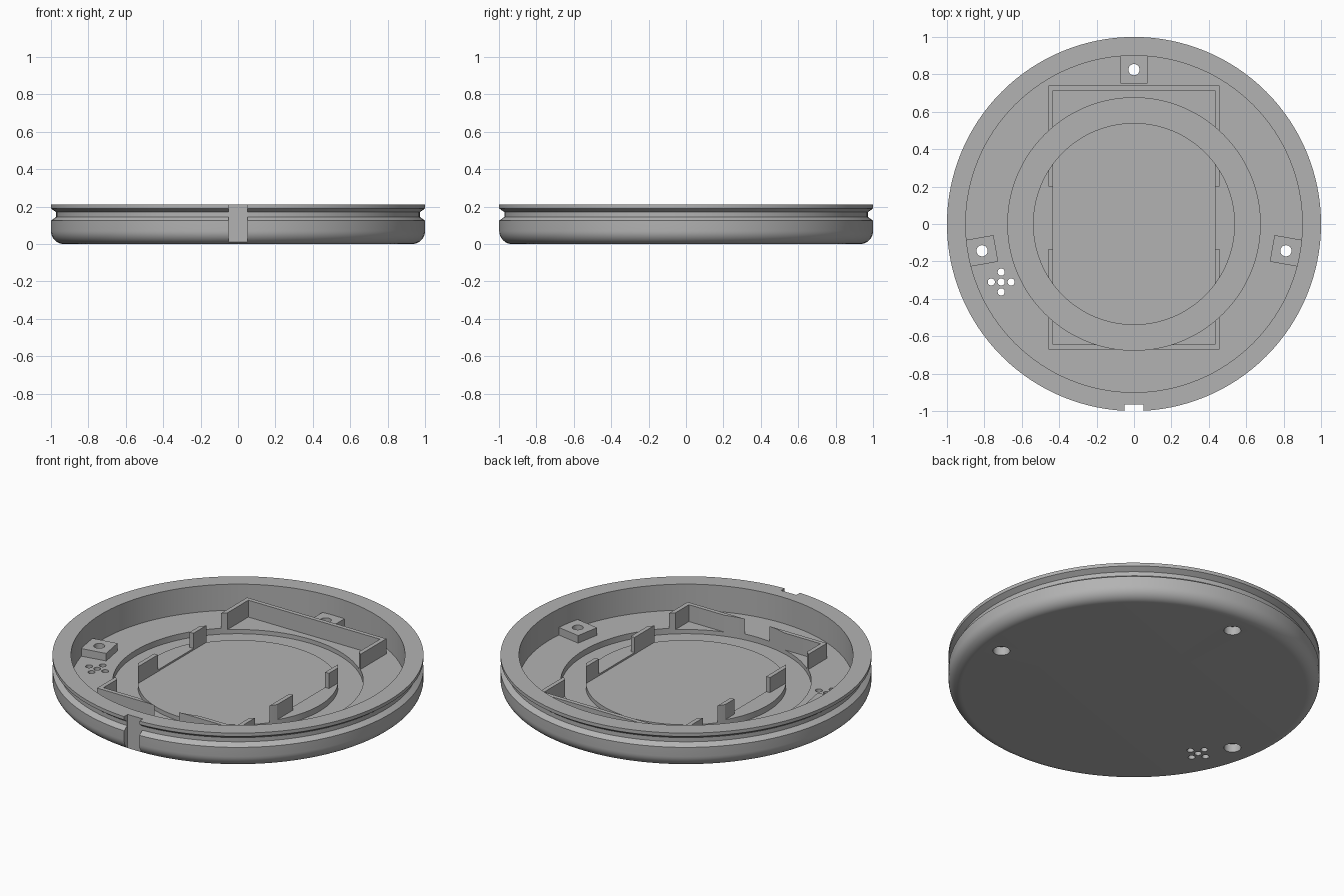
import bpy, bmesh
from math import pi, sin, cos, radians
from mathutils import Matrix, Vector

cube = bpy.data.objects.get("Cube")
if cube:
    bpy.data.objects.remove(cube, do_unlink=True)

SIDES = 128
FLOOR, RECESS, POCKET, TOP = 0.055, 0.02, 0.045, 0.21
RIM, WALL_TOP, BOSS_TOP = 0.9, 0.145, 0.1

grey = bpy.data.materials.new("light_grey")
grey.use_nodes = True
grey.diffuse_color = (0.45, 0.45, 0.45, 1)
grey.node_tree.nodes["Principled BSDF"].inputs["Base Color"].default_value = grey.diffuse_color


def make(name, bm):
    bmesh.ops.recalc_face_normals(bm, faces=bm.faces)
    mesh = bpy.data.meshes.new(name)
    bm.to_mesh(mesh)
    bm.free()
    mesh.materials.append(grey)
    obj = bpy.data.objects.new(name, mesh)
    bpy.context.collection.objects.link(obj)
    return obj


def lathe(name, profile):
    """Spin a radius/height profile around z."""
    bm = bmesh.new()
    verts = [bm.verts.new((r, 0, z)) for r, z in profile]
    edges = [bm.edges.new(pair) for pair in zip(verts, verts[1:])]
    if profile[0][0] > 0:
        edges.append(bm.edges.new((verts[-1], verts[0])))
    bmesh.ops.spin(bm, geom=verts + edges, cent=(0, 0, 0), axis=(0, 0, 1),
                   angle=2 * pi, steps=SIDES, use_merge=False)
    bmesh.ops.remove_doubles(bm, verts=bm.verts, dist=0.00001)
    return make(name, bm)


def box(name, low, high, turn=0):
    low, high = Vector(low), Vector(high)
    bm = bmesh.new()
    bmesh.ops.create_cube(bm, size=1, matrix=Matrix.Rotation(turn, 4, "Z")
                          @ Matrix.Translation((low + high) / 2)
                          @ Matrix.Diagonal((*(high - low), 1)))
    return make(name, bm)


def cylinder(x, y, radius, low, high):
    bm = bmesh.new()
    bmesh.ops.create_cone(bm, cap_ends=True, segments=32, radius1=radius, radius2=radius,
                          depth=high - low, matrix=Matrix.Translation((x, y, (low + high) / 2)))
    return make("hole_cutter", bm)


def cut(targets, cutter):
    """Subtract the cutter from every target, then drop it."""
    for obj in targets:
        bpy.context.view_layer.objects.active = obj
        mod = obj.modifiers.new("cut", "BOOLEAN")
        mod.operation, mod.solver, mod.object = "DIFFERENCE", "EXACT", cutter
        bpy.ops.object.modifier_apply(modifier=mod.name)
    bpy.data.objects.remove(cutter, do_unlink=True)


# Round dish: rounded base, outer groove, rim, floor with a ring channel
fillet = [(0.93 + 0.07 * sin(a), 0.07 - 0.07 * cos(a)) for a in (i * pi / 20 for i in range(11))]
dish = lathe("dish", [(0, 0)] + fillet + [
    (1, 0.125), (0.972, 0.145), (0.972, 0.17), (1, 0.19), (1, TOP), (RIM, TOP), (RIM, FLOOR),
    (0.675, FLOOR), (0.675, RECESS), (0.54, RECESS), (0.54, FLOOR), (0, FLOOR)])

# Shallow rectangular pocket and front alignment notch
cut([dish], box("pocket_cutter", (-0.433, -0.645, POCKET), (0.433, 0.715, 0.3)))
cut([dish], box("notch_cutter", (-0.05, -1.1, -0.1), (0.05, -0.965, 0.4)))

# Rectangular retaining frame, interrupted by the ring channel and side gaps
frame = box("retaining_frame", (-0.458, -0.67, 0.03), (0.458, 0.74, WALL_TOP))
cut([frame], box("inside_cutter", (-0.433, -0.645, -0.1), (0.433, 0.715, 0.3)))
cut([frame], box("gap_cutter", (-0.6, -0.135, -0.1), (0.6, 0.2, 0.3)))
cut([frame], lathe("ring_cutter", [(0.54, -0.1), (0.675, -0.1), (0.675, 0.3), (0.54, 0.3)]))

# Three screw bosses with stepped through holes
bosses = []
for label, degrees in (("back", 90), ("right", 190), ("left", 350)):
    turn = radians(degrees)
    boss = box(label + "_screw_boss", (0.75, -0.072, 0.03), (0.91, 0.072, BOSS_TOP), turn)
    x, y = 0.825 * cos(turn), 0.825 * sin(turn)
    cut([dish, boss], cylinder(x, y, 0.03, -0.1, 0.3))
    cut([dish, boss], cylinder(x, y, 0.046, -0.1, 0.05))
    bosses.append(boss)

# Cross of five small vent holes
for dx, dy in ((0, 0), (1, 0), (-1, 0), (0, 1), (0, -1)):
    cut([dish], cylinder(-0.71 + 0.053 * dx, -0.31 + 0.053 * dy, 0.019, -0.1, 0.3))

# Smooth round surfaces with crisp edges
bpy.ops.object.select_all(action="DESELECT")
for obj in [dish, frame] + bosses:
    obj.select_set(True)
bpy.context.view_layer.objects.active = dish
bpy.ops.object.shade_smooth_by_angle(angle=radians(25))
